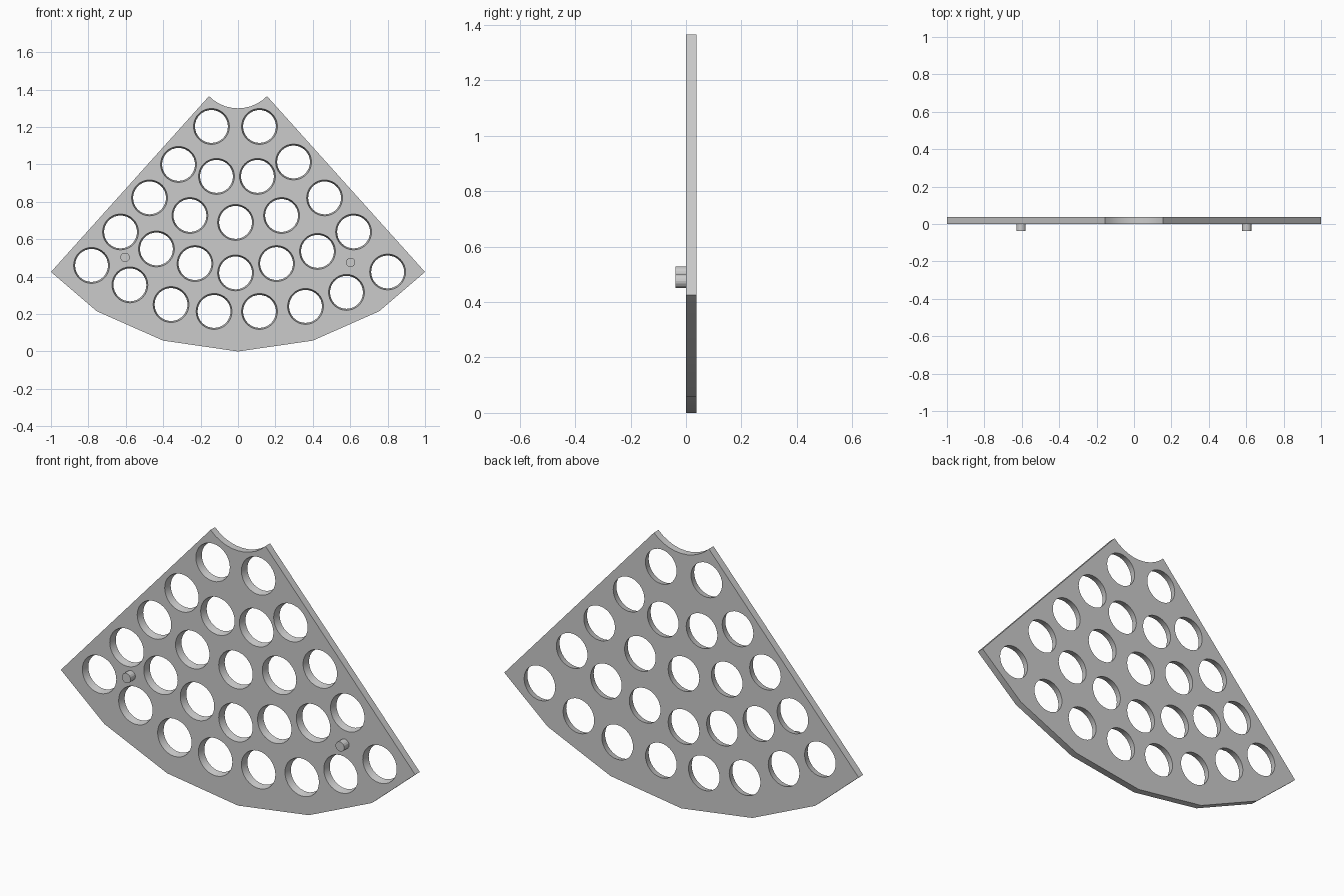
import bpy, bmesh, math

if "Cube" in bpy.data.objects:
    bpy.data.objects.remove(bpy.data.objects["Cube"])

Y_FRONT, Y_BACK = 0.0, 0.037

# hole centres (x, z), row by row
HOLES = [(-.142, 1.203), (.115, 1.203),
         (-.318, 1.0), (-.115, .936), (.104, .936), (.297, 1.013),
         (-.473, .821), (-.257, .727), (-.013, .69), (.233, .727), (.463, .821),
         (-.628, .639), (-.436, .548), (-.23, .47), (-.013, .42), (.206, .47),
         (.425, .535), (.618, .639),
         (-.783, .46), (-.578, .356), (-.358, .251), (-.128, .214), (.115, .214),
         (.361, .241), (.58, .316), (.80, .425)]
PEGS = [(-.604, .503), (.602, .476)]


def circle(cx, cz, r, n=32):
    return [(cx + r * math.cos(2 * math.pi * i / n),
             cz + r * math.sin(2 * math.pi * i / n)) for i in range(n)]


def outline():
    # faceted rim below, straight sides, concave arc on top
    right = [(.40, .058), (.755, .215), (1.0, .425)]
    radius, cz = .217, 1.517
    half = math.asin(.155 / radius)
    arc = []
    for i in range(11):
        a = half - 2 * half * i / 10
        arc.append((radius * math.sin(a), cz - radius * math.cos(a)))
    return [(0, 0)] + right + arc + [(-x, z) for x, z in reversed(right)]


def ring(bm, pts, y):
    verts = [bm.verts.new((x, y, z)) for x, z in pts]
    edges = [bm.edges.new((verts[i - 1], verts[i])) for i in range(len(verts))]
    return verts, edges


def wall(bm, layers):
    # stack of rings joined by quads; returns first and last edge loops
    rings = [ring(bm, pts, y) for pts, y in layers]
    for (a, _), (b, _) in zip(rings, rings[1:]):
        for i in range(len(a)):
            bm.faces.new((a[i - 1], a[i], b[i], b[i - 1]))
    return rings[0][1], rings[-1][1]


def finish(bm, name):
    bmesh.ops.recalc_face_normals(bm, faces=bm.faces)
    mesh = bpy.data.meshes.new(name)
    bm.to_mesh(mesh)
    bm.free()
    obj = bpy.data.objects.new(name, mesh)
    bpy.context.collection.objects.link(obj)
    bpy.ops.object.select_all(action='DESELECT')
    bpy.context.view_layer.objects.active = obj
    obj.select_set(True)
    bpy.ops.object.shade_smooth_by_angle(angle=math.radians(20))


# perforated plate with slightly flared holes
bm = bmesh.new()
shape = outline()
front, back = wall(bm, [(shape, Y_FRONT), (shape, Y_BACK)])
for x, z in HOLES:
    f, b = wall(bm, [(circle(x, z, .096), Y_FRONT),
                     (circle(x, z, .088), Y_BACK)])
    front += f
    back += b
for edges, n in ((front, (0, -1, 0)), (back, (0, 1, 0))):
    bmesh.ops.triangle_fill(bm, use_beauty=True, edges=edges, normal=n)
finish(bm, "perforated_plate")

# locating pegs on the front
for i, (x, z) in enumerate(PEGS):
    bm = bmesh.new()
    pts = circle(x, z, .025, 16)
    ends = wall(bm, [(pts, -.038), (pts, .01)])
    for edges in ends:
        bmesh.ops.contextual_create(bm, geom=edges)
    finish(bm, f"peg_{i + 1}")
